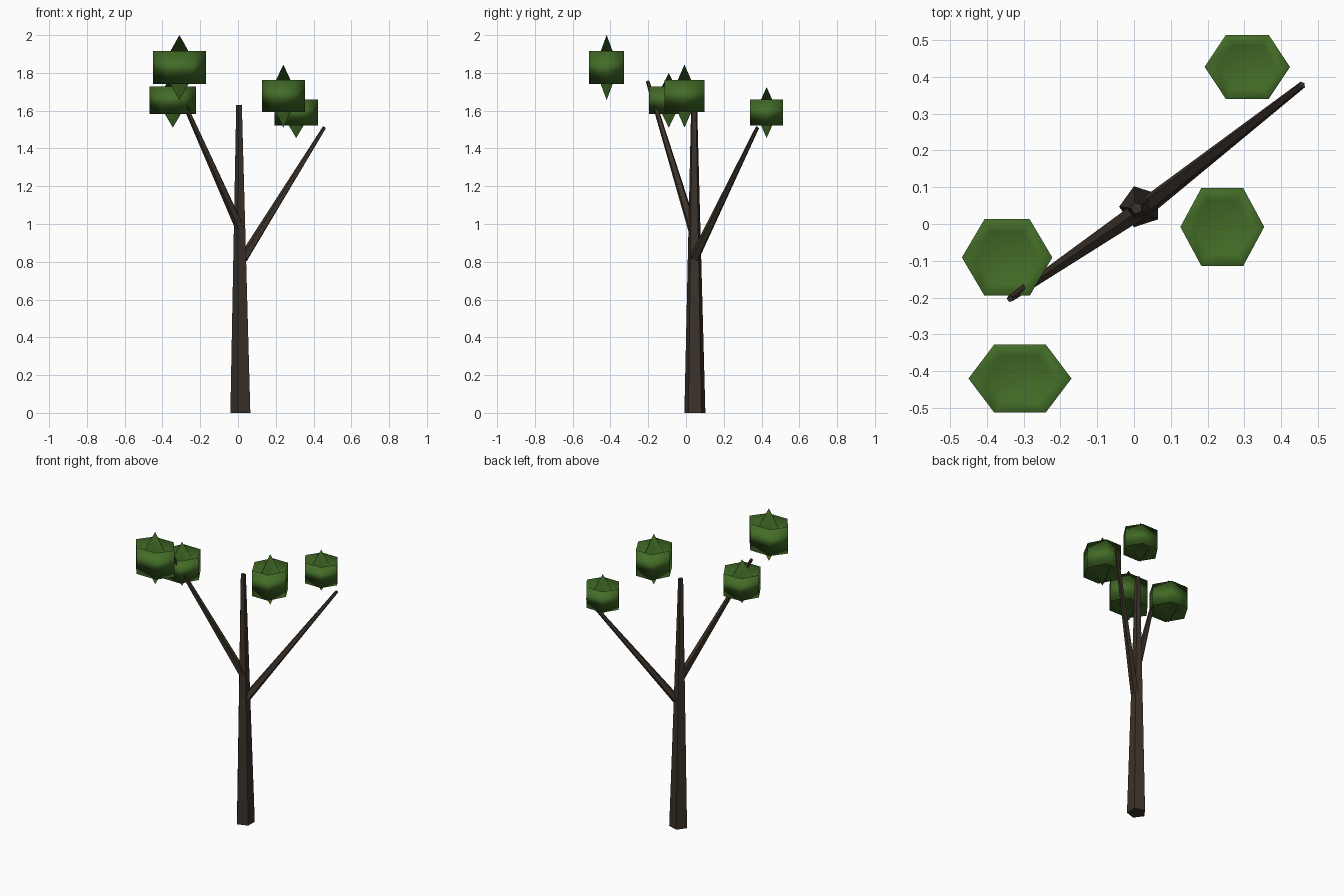
import bpy, bmesh, math
from mathutils import Vector

if "Cube" in bpy.data.objects:
    bpy.data.objects.remove(bpy.data.objects["Cube"])


def material(name, rgb):
    m = bpy.data.materials.new(name)
    m.diffuse_color = (*rgb, 1.0)
    m.use_nodes = True
    m.node_tree.nodes["Principled BSDF"].inputs["Base Color"].default_value = m.diffuse_color
    return m


BARK = material("dark_bark", (0.045, 0.032, 0.023))
LEAF = material("leaf_green", (0.055, 0.15, 0.02))


def finish(name, bm, mat, smooth):
    bmesh.ops.recalc_face_normals(bm, faces=bm.faces)
    for f in bm.faces:
        f.smooth = smooth
    mesh = bpy.data.meshes.new(name)
    bm.to_mesh(mesh)
    bm.free()
    mesh.materials.append(mat)
    ob = bpy.data.objects.new(name, mesh)
    bpy.context.collection.objects.link(ob)
    return ob


def limb(name, start, end, r1, r2, sides=5):
    """Tapered five-sided limb between two points."""
    start, end = Vector(start), Vector(end)
    axis = end - start
    bm = bmesh.new()
    bmesh.ops.create_cone(bm, cap_ends=True, segments=sides,
                          radius1=r1, radius2=r2, depth=axis.length)
    # turn one corner towards -x, then lean along the axis
    for v in bm.verts:
        v.co = (v.co.y, -v.co.x, v.co.z)
        v.co.x *= -1
    rot = Vector((0, 0, 1)).rotation_difference(axis)
    mid = (start + end) / 2
    for v in bm.verts:
        v.co = rot @ v.co + mid
    return finish(name, bm, BARK, False)


def leaf_clump(name, centre, size, sides=6):
    """Six-sided drum with dished ends and a spike rising from each dish."""
    profile = [(0.68, 0.01), (1.0, 0.507), (1.0, -0.507), (0.68, -0.01)]
    c = Vector(centre)
    bm = bmesh.new()

    def point(r, z, i):
        a = math.tau * i / sides
        return bm.verts.new(c + Vector((r * math.cos(a) * size[0],
                                        r * math.sin(a) * size[1],
                                        z * size[2])))

    rings = [[point(r, z, i) for i in range(sides)] for r, z in profile]
    top, bottom = point(0, 1, 0), point(0, -1, 0)
    for i in range(sides):
        j = (i + 1) % sides
        bm.faces.new((top, rings[0][i], rings[0][j]))
        for a, b in zip(rings, rings[1:]):
            bm.faces.new((a[i], b[i], b[j], a[j]))
        bm.faces.new((bottom, rings[-1][j], rings[-1][i]))
    return finish(name, bm, LEAF, True)


# trunk and branches
limb("trunk", (0.018, 0.047, 0), (0.007, 0.043, 1.63), 0.0585, 0.0165)
limb("right_branch", (0.03, 0.045, 0.82), (0.457, 0.378, 1.51), 0.026, 0.01)
limb("left_branch", (0.013, 0.035, 0.975), (-0.337, -0.203, 1.755), 0.026, 0.01)

# foliage: centre, then radii and half height
leaf_clump("front_left_leaves", (-0.31, -0.42, 1.828), (0.14, 0.107, 0.1725))
leaf_clump("left_leaves", (-0.345, -0.091, 1.655), (0.123, 0.12, 0.145))
leaf_clump("back_right_leaves", (0.308, 0.427, 1.59), (0.116, 0.101, 0.135))
leaf_clump("right_leaves", (0.24, -0.008, 1.677), (0.114, 0.122, 0.167))
